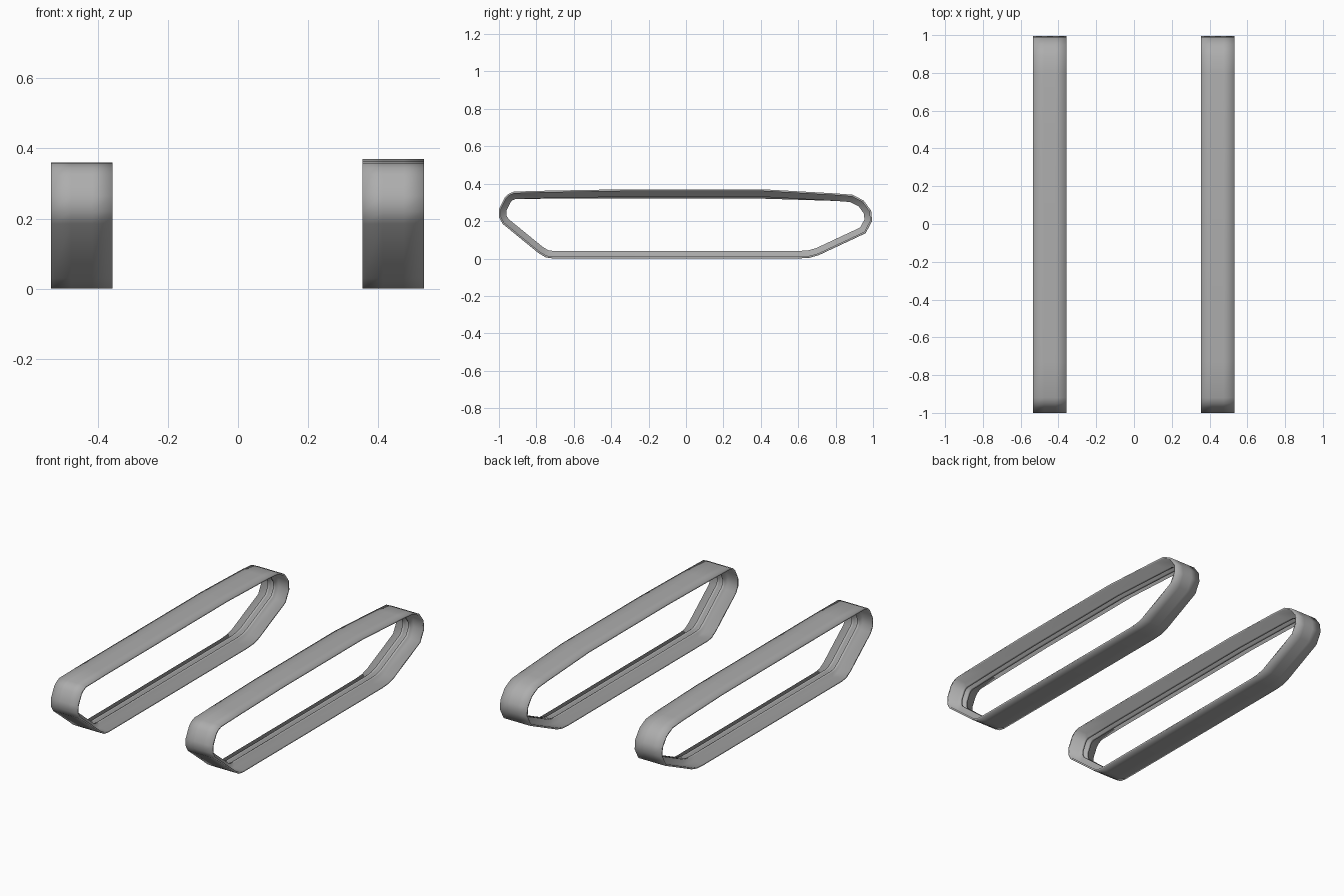
import bpy
import bmesh
from mathutils import Vector

cube = bpy.data.objects.get("Cube")
if cube:
    bpy.data.objects.remove(cube, do_unlink=True)

grey = bpy.data.materials.new("track grey")
grey.use_nodes = True
color = (0.42, 0.42, 0.42, 1)
grey.diffuse_color = color
grey.node_tree.nodes["Principled BSDF"].inputs["Base Color"].default_value = color

# Outer side outline of a track (y, z), clockwise from the front of the top run
OUTLINE = [(-0.92, 0.358), (-0.73, 0.363), (-0.33, 0.37), (0.41, 0.37),
           (0.80, 0.348), (0.89, 0.341), (0.95, 0.31), (0.99, 0.255),
           (0.995, 0.20), (0.96, 0.135), (0.71, 0.018), (0.66, 0.004),
           (0.60, 0), (-0.71, 0), (-0.75, 0.006), (-0.79, 0.03),
           (-0.98, 0.185), (-1.0, 0.22), (-1.0, 0.265), (-0.97, 0.325),
           (-0.95, 0.345)]

# Cross-section (x, inward depth): thin belt with a pair of guide ribs inside
HALF, BELT, RIB = 0.088, 0.01, 0.04
RIGHT_HALF = [(0.03, 0), (HALF, 0), (HALF, BELT), (0.026, BELT),
              (0.026, RIB), (0.011, RIB), (0.011, BELT)]
SECTION = RIGHT_HALF + [(-x, d) for x, d in reversed(RIGHT_HALF)]


def build_track(name, center_x, top):
    """Loft the section around the closed outline with mitred corners."""
    path = [Vector((y, min(z, top))) for y, z in OUTLINE]
    bm = bmesh.new()
    rings = []
    for i, p in enumerate(path):
        before = (p - path[i - 1]).normalized()
        after = (path[(i + 1) % len(path)] - p).normalized()
        tangent = (before + after).normalized()
        inward = Vector((tangent.y, -tangent.x)) / tangent.dot(after)
        ring = []
        for x, depth in SECTION:
            q = p + inward * depth
            ring.append(bm.verts.new((center_x + x, q.x, q.y)))
        rings.append(ring)
    count = len(SECTION)
    for i, ring in enumerate(rings):
        following = rings[(i + 1) % len(rings)]
        for j in range(count):
            k = (j + 1) % count
            face = bm.faces.new((ring[j], ring[k], following[k], following[j]))
            face.smooth = True
    bmesh.ops.recalc_face_normals(bm, faces=bm.faces)
    mesh = bpy.data.meshes.new(name)
    bm.to_mesh(mesh)
    bm.free()
    mesh.materials.append(grey)
    track = bpy.data.objects.new(name, mesh)
    bpy.context.collection.objects.link(track)


# The right track sags slightly along its top run
build_track("left_track", 0.443, 0.37)
build_track("right_track", -0.446, 0.36)
